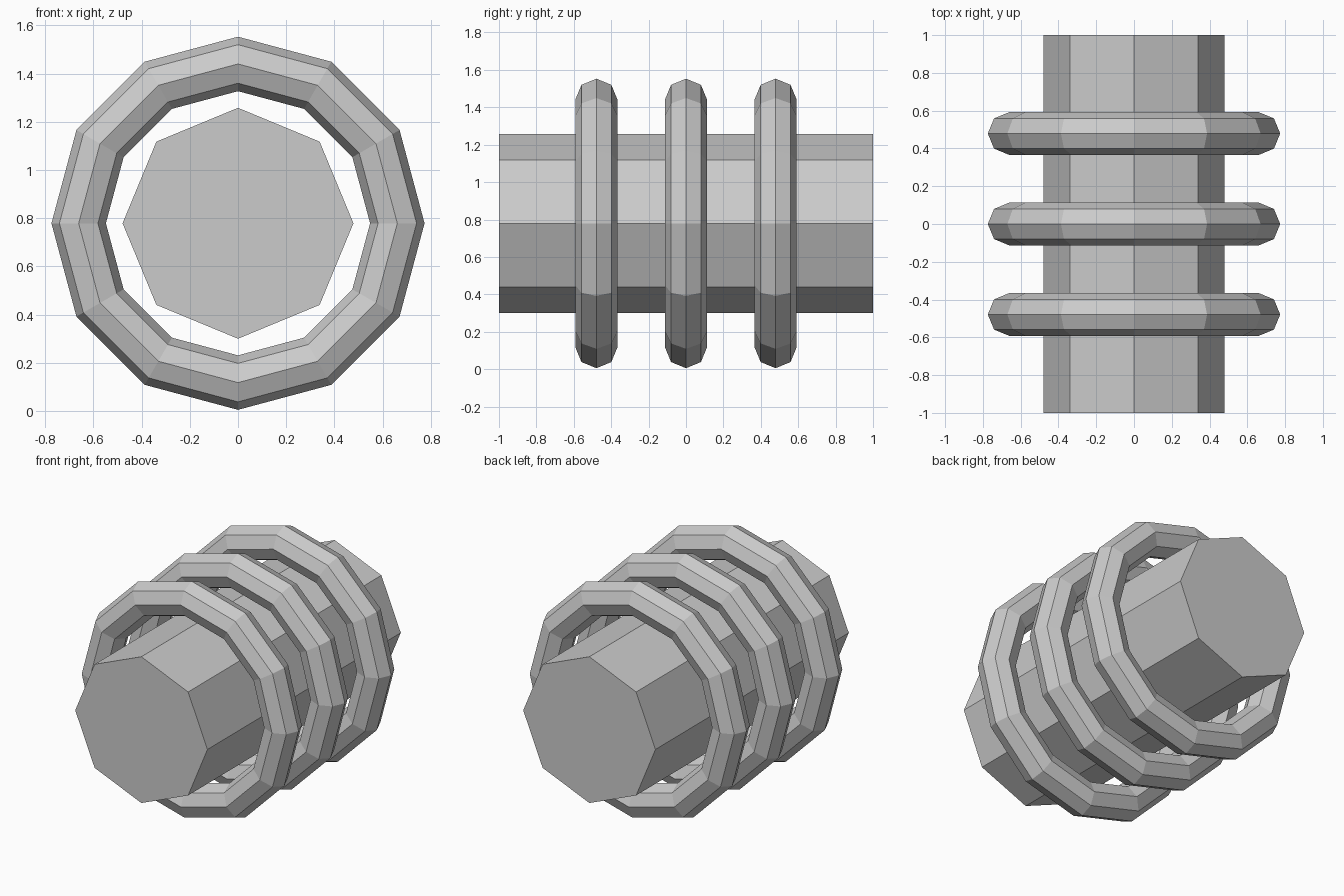
import bpy
import math

if "Cube" in bpy.data.objects:
    bpy.data.objects.remove(bpy.data.objects["Cube"])

CENTRE_Z = 0.779
TURN = (math.pi / 2, 0, 0)

# Eight-sided solid core lying along y
bpy.ops.mesh.primitive_cylinder_add(vertices=8, radius=0.479, depth=2.0,
                                    location=(0, 0, CENTRE_Z), rotation=TURN)
bpy.context.object.name = "core"

# Three loose rings around the core
for name, y in (("front_ring", -0.479), ("middle_ring", 0.0), ("back_ring", 0.479)):
    bpy.ops.mesh.primitive_torus_add(major_segments=12, minor_segments=8,
                                     major_radius=0.661, minor_radius=0.113,
                                     location=(0, y, CENTRE_Z), rotation=TURN)
    ring = bpy.context.object
    ring.name = name
    ring.data.shade_flat()
